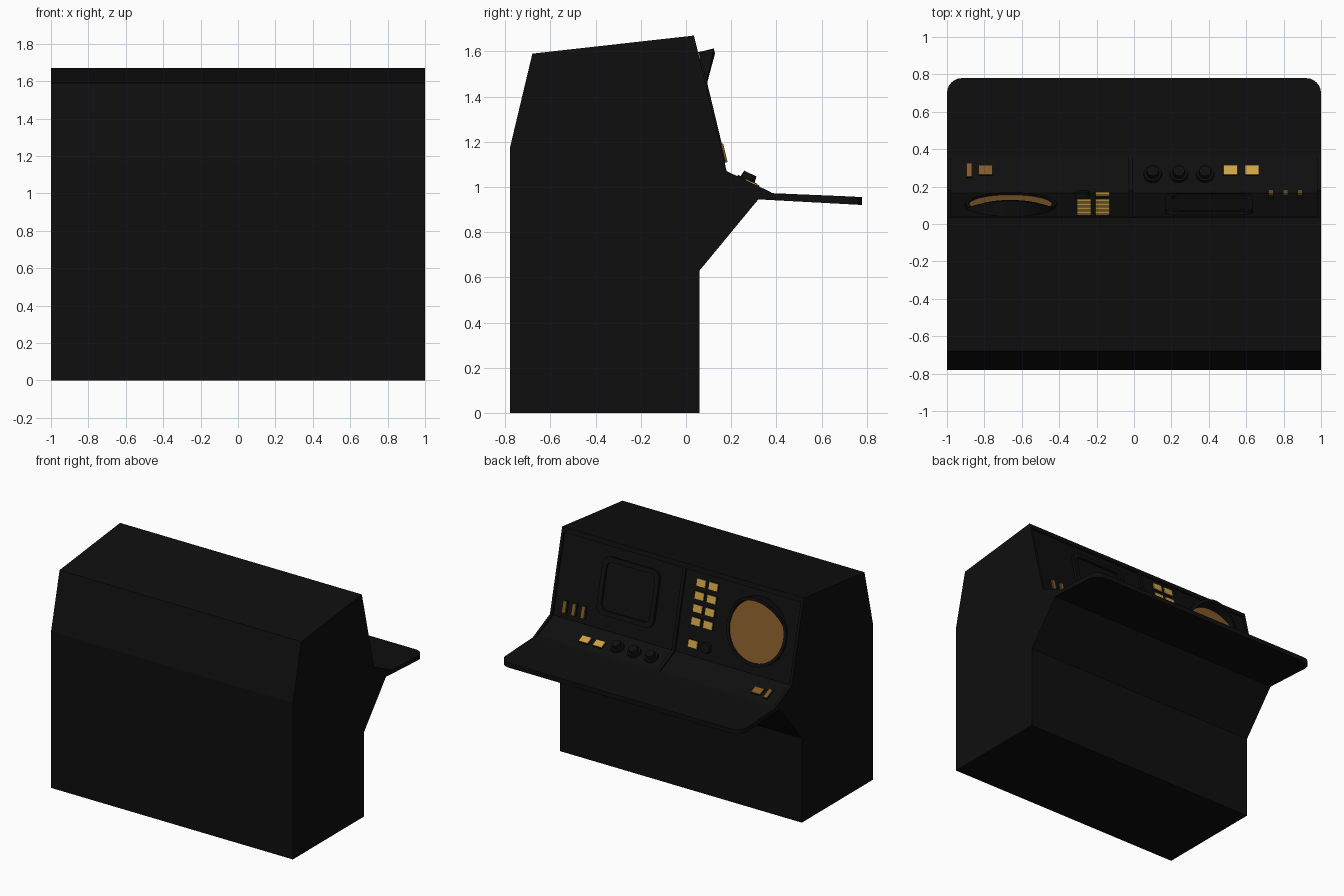
import bpy, bmesh, math
from mathutils import Matrix, Vector

cube = bpy.data.objects.get("Cube")
if cube:
    bpy.data.objects.remove(cube, do_unlink=True)


def material(name, rgb):
    m = bpy.data.materials.new(name)
    m.use_nodes = True
    m.diffuse_color = (*rgb, 1)
    bsdf = m.node_tree.nodes["Principled BSDF"]
    bsdf.inputs["Base Color"].default_value = (*rgb, 1)
    bsdf.inputs["Roughness"].default_value = 0.6
    return m


BLACK = material("charcoal black", (0.0045, 0.0045, 0.0045))
GOLD = material("button gold", (0.60, 0.36, 0.06))
AMBER = material("screen amber", (0.22, 0.10, 0.02))


def finish(name, bm, mat, matrix=None, smooth=False):
    bmesh.ops.recalc_face_normals(bm, faces=bm.faces)
    me = bpy.data.meshes.new(name)
    bm.to_mesh(me)
    bm.free()
    me.materials.append(mat)
    ob = bpy.data.objects.new(name, me)
    bpy.context.collection.objects.link(ob)
    if matrix:
        ob.matrix_world = matrix
    if smooth:
        bpy.ops.object.select_all(action="DESELECT")
        ob.select_set(True)
        bpy.context.view_layer.objects.active = ob
        bpy.ops.object.shade_smooth_by_angle(angle=math.radians(35))
    return ob


def extrude_profile(name, pts, x0, x1, mat=BLACK):
    """Extrude a (y, z) outline along x."""
    bm = bmesh.new()
    face = bm.faces.new([bm.verts.new((x0, y, z)) for y, z in pts])
    out = bmesh.ops.extrude_face_region(bm, geom=[face])
    bmesh.ops.translate(bm, vec=(x1 - x0, 0, 0),
                        verts=[v for v in out["geom"] if isinstance(v, bmesh.types.BMVert)])
    return finish(name, bm, mat)


def slope_matrix(origin, up):
    """Local y runs up the slope, local z points out of it."""
    t = Vector(up).normalized()
    x = Vector((-1, 0, 0))
    m = Matrix((x, t, x.cross(t))).transposed().to_4x4()
    m.translation = origin
    return m


RECESS = 0.012
PANEL, DECK = 0.24, 0.475


def on_panel(x, z):
    return slope_matrix((x, 0.035 + PANEL * (1.67 - z) - RECESS, z), (0, -PANEL, 1))


def on_deck(x, y):
    return slope_matrix((x, y, 1.07 - DECK * (y - 0.18) - RECESS), (0, -1, DECK))


def box(name, matrix, w, h, low, high, mat):
    bm = bmesh.new()
    bmesh.ops.create_cube(bm, size=1)
    bmesh.ops.scale(bm, vec=(w, h, high - low), verts=bm.verts)
    bmesh.ops.translate(bm, vec=(0, 0, (low + high) / 2), verts=bm.verts)
    return finish(name, bm, mat, matrix)


def disc(name, matrix, r1, r2, low, high, mat, sides=32):
    bm = bmesh.new()
    bmesh.ops.create_cone(bm, cap_ends=True, segments=sides, radius1=r1, radius2=r2, depth=high - low)
    bmesh.ops.translate(bm, vec=(0, 0, (low + high) / 2), verts=bm.verts)
    return finish(name, bm, mat, matrix, smooth=True)


def ring(name, matrix, loops, heights, mat):
    """Closed band between an outer and an inner loop, with a height per point."""
    bm = bmesh.new()
    n = len(heights)
    rows = []
    for loop, top in ((loops[0], 0), (loops[0], 1), (loops[1], 1), (loops[1], 0)):
        rows.append([bm.verts.new((x, y, h * top)) for (x, y), h in zip(loop, heights)])
    for a in range(4):
        r, s = rows[a], rows[(a + 1) % 4]
        for i in range(n):
            j = (i + 1) % n
            bm.faces.new((r[i], r[j], s[j], s[i]))
    return finish(name, bm, mat, matrix, smooth=True)


def rounded_rect(w, h, r, steps=5):
    pts = []
    for k, (sx, sy) in enumerate(((1, 1), (-1, 1), (-1, -1), (1, -1))):
        for i in range(steps + 1):
            a = math.pi / 2 * (k + i / steps)
            pts.append((sx * (w / 2 - r) + r * math.cos(a), sy * (h / 2 - r) + r * math.sin(a)))
    return pts


# Cabinet: recessed core, with full-height cheeks and a divider framing the panels
base = [(0.32, 0.945), (0.06, 0.63), (0.06, 0), (-0.78, 0), (-0.78, 1.17), (-0.68, 1.59), (0.035, 1.67)]
core = base + [(0.043, 1.635), (0.031, 1.633), (0.167, 1.064), (0.345, 0.98), (0.38, 0.975)]
extrude_profile("cabinet_core", core, -0.98, 0.98)
cheek = base + [(0.18, 1.07), (0.38, 0.975)]
for side, name in ((1, "left_cheek"), (-1, "right_cheek")):
    extrude_profile(name, cheek, side * 0.98, side)
strip = [(0.02, 1.65), (0.04, 1.65), (0.18, 1.07), (0.36, 0.984), (0.3, 0.98), (0.14, 1.05)]
extrude_profile("panel_divider", strip, -0.03, -0.005)

# Desk shelf with rounded outer corners, tapering slightly towards the edge
R = 0.08
outline = [(-1, 0.32), (1, 0.32)]
for cx, start in ((1 - R, 0), (R - 1, 90)):
    for i in range(7):
        a = math.radians(start + 15 * i)
        outline.append((cx + R * math.cos(a), 0.78 - R + R * math.sin(a)))
bm = bmesh.new()
top = [bm.verts.new((x, y, 0.975 - 0.05 * max(0, y - 0.38))) for x, y in outline]
bot = [bm.verts.new((x, y, 0.945 - 0.054 * (y - 0.32))) for x, y in outline]
for i in range(len(top)):
    j = (i + 1) % len(top)
    bm.faces.new((top[i], top[j], bot[j], bot[i]))
bm.faces.new(top)
bm.faces.new(bot[::-1])
bmesh.ops.triangulate(bm, faces=[f for f in bm.faces if len(f.verts) > 4])
finish("desk_shelf", bm, BLACK)

# Round display with a visor that deepens towards the top
scope = on_panel(-0.66, 1.355)
angles = [2 * math.pi * i / 48 for i in range(48)]
loops = [[(r * math.cos(a), r * math.sin(a)) for a in angles] for r in (0.245, 0.222)]
visor = [0.014 + 0.07 * max(0, (math.sin(a) - 0.42) / 0.58) for a in angles]
ring("round_display_visor", scope, loops, visor, BLACK)
disc("round_display", scope, 0.222, 0.222, -0.01, 0.006, AMBER, 48)

# Rectangular display with a rounded bezel
monitor = on_panel(0.4, 1.365)
loops = [rounded_rect(0.47, 0.41, 0.06), rounded_rect(0.40, 0.34, 0.045)]
ring("square_display_bezel", monitor, loops, [0.02] * len(loops[0]), BLACK)
box("square_display", monitor, 0.42, 0.36, -0.01, 0.004, BLACK)


def button(name, matrix, w, h, mat):
    box(name + "_base", matrix, w, h, -0.005, 0.01, BLACK)
    box(name + "_cap", matrix, w, h, 0.01, 0.016, mat)


# Push buttons in two columns, with a single one and a dial below
for row in range(4):
    for col, x in enumerate((-0.168, -0.268)):
        button(f"panel_button_{row}_{col}", on_panel(x, 1.565 - 0.088 * row), 0.075, 0.055, GOLD)
button("lower_button", on_panel(-0.168, 1.148), 0.075, 0.055, GOLD)
disc("panel_dial", on_panel(-0.275, 1.148), 0.042, 0.036, -0.005, 0.025, BLACK)

# Rocker levers under the rectangular display
for i, x in enumerate((0.733, 0.81, 0.887)):
    m = on_panel(x, 1.145)
    box(f"lever_{i}_base", m, 0.028, 0.085, -0.005, 0.018, BLACK)
    box(f"lever_{i}_face", m, 0.028, 0.085, 0.018, 0.026, AMBER)

# Controls on the sloping deck
for i, x in enumerate((0.10, 0.24, 0.38)):
    m = on_deck(x, 0.265)
    disc(f"deck_knob_{i}_skirt", m, 0.05, 0.046, -0.005, 0.018, BLACK)
    disc(f"deck_knob_{i}", m, 0.034, 0.03, 0.018, 0.046, BLACK, 24)
for i, x in enumerate((0.517, 0.632)):
    button(f"deck_button_{i}", on_deck(x, 0.283), 0.075, 0.055, GOLD)
button("deck_amber_button", on_deck(-0.795, 0.283), 0.075, 0.055, AMBER)
button("deck_amber_switch", on_deck(-0.88, 0.283), 0.03, 0.08, AMBER)
